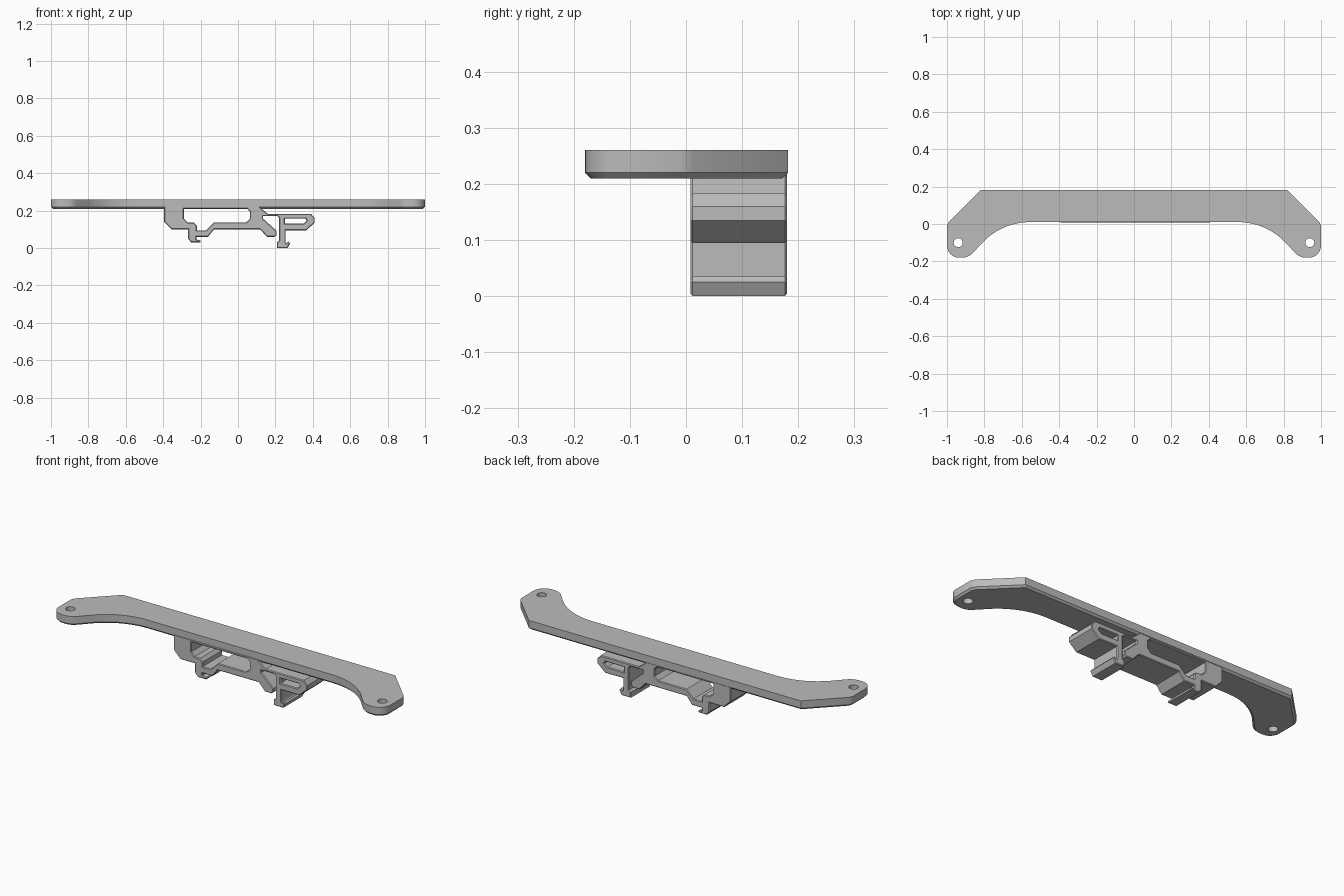
import bpy, bmesh, math
from mathutils import Matrix

cube = bpy.data.objects.get("Cube")
if cube:
    bpy.data.objects.remove(cube, do_unlink=True)

# Single grey plastic
GREY = (0.5, 0.5, 0.5, 1)
mat = bpy.data.materials.new("grey plastic")
mat.use_nodes = True
mat.diffuse_color = GREY
mat.node_tree.nodes["Principled BSDF"].inputs["Base Color"].default_value = GREY


def arc(cx, cy, r, start, end, n):
    steps = [math.radians(start + (end - start) * i / n) for i in range(n + 1)]
    return [(cx + r * math.cos(a), cy + r * math.sin(a)) for a in steps]


def activate(ob):
    bpy.ops.object.select_all(action='DESELECT')
    ob.select_set(True)
    bpy.context.view_layer.objects.active = ob


def mesh_object(name, bm):
    mesh = bpy.data.meshes.new(name)
    bmesh.ops.recalc_face_normals(bm, faces=bm.faces)
    bm.to_mesh(mesh)
    bm.free()
    mesh.materials.append(mat)
    ob = bpy.data.objects.new(name, mesh)
    bpy.context.collection.objects.link(ob)
    return ob


# Mounting bar: half outline, mirrored, with a chamfered lower rim
half = [(0.82, 0.182), (0.99, 0.012), (1.0, -0.01)]
half += arc(0.935, -0.115, 0.065, 0, -90, 8)
half += arc(0.92, -0.10, 0.08, -90, -135, 6)
half += arc(0.556, -0.34, 0.35, 45, 90, 14)
outline = half + [(-x, y) for x, y in reversed(half)]

bm = bmesh.new()
bottom = bm.faces.new([bm.verts.new((x, y, 0.22)) for x, y in outline])
bottom.normal_update()
if bottom.normal.z > 0:
    bottom.normal_flip()
top = bmesh.ops.extrude_face_region(bm, geom=[bottom], use_keep_orig=True)
for v in [g for g in top["geom"] if isinstance(g, bmesh.types.BMVert)]:
    v.co.z = 0.26
bmesh.ops.recalc_face_normals(bm, faces=bm.faces)
lower = min((f for f in bm.faces if len(f.verts) > 4),
            key=lambda f: f.calc_center_median().z)
bmesh.ops.inset_region(bm, faces=[lower], thickness=0.01, use_even_offset=True)
for v in lower.verts:
    v.co.z = 0.21
bar = mesh_object("mounting_bar", bm)

# Screw holes at both ends
bm = bmesh.new()
for side in (-1, 1):
    bmesh.ops.create_cone(bm, cap_ends=True, segments=32, radius1=0.024,
                          radius2=0.024, depth=0.3,
                          matrix=Matrix.Translation((side * 0.94, -0.10, 0.235)))
cutter = mesh_object("hole_cutter", bm)
cutter.hide_render = True
cut = bar.modifiers.new("screw_holes", 'BOOLEAN')
cut.operation = 'DIFFERENCE'
cut.solver = 'EXACT'
cut.object = cutter
activate(bar)
bpy.ops.object.modifier_apply(modifier=cut.name)
bpy.data.objects.remove(cutter, do_unlink=True)
bpy.ops.object.shade_smooth_by_angle(angle=math.radians(25))

# Rail clip: one profile with openings, extruded front to back
clip_outline = [
    (-.395, .225), (-.395, .14), (-.355, .10), (-.267, .10), (-.267, .05),
    (-.25, .03), (-.2, .03), (-.2, .04), (-.222, .046), (-.222, .06),
    (-.16, .06), (-.128, .10), (.118, .10), (.155, .06), (.195, .06),
    (.207, .07), (.207, .09), (.192, .105), (.134, .157), (.134, .17),
    (.21, .17), (.22, .16), (.22, .04), (.208, .03), (.208, 0),
    (.265, 0), (.278, .025), (.27, .035), (.258, .025), (.255, .03),
    (.255, .095), (.365, .095), (.41, .135), (.41, .16), (.39, .183),
    (.16, .183), (.12, .215), (.12, .225)]
body_opening = [
    (-.289, .21), (-.289, .157), (-.268, .136), (-.235, .136), (-.22, .12),
    (-.22, .095), (-.17, .095), (-.128, .137), (.043, .137), (.064, .157),
    (.064, .195), (.048, .21)]
lever_opening = [(.25, .157), (.25, .13), (.35, .13), (.367, .145), (.362, .157)]

curve = bpy.data.curves.new("rail_clip", 'CURVE')
curve.dimensions = '2D'
curve.fill_mode = 'BOTH'
curve.extrude = 0.082
curve.bevel_depth = 0.004
curve.bevel_resolution = 0
curve.offset = -0.004
for points in (clip_outline, body_opening, lever_opening):
    spline = curve.splines.new('POLY')
    spline.points.add(len(points) - 1)
    for p, (x, z) in zip(spline.points, points):
        p.co = (x, z, 0, 1)
    spline.use_cyclic_u = True
curve.materials.append(mat)
clip = bpy.data.objects.new("rail_clip", curve)
bpy.context.collection.objects.link(clip)
clip.rotation_euler.x = math.pi / 2
clip.location.y = 0.094
activate(clip)
bpy.ops.object.convert(target='MESH')
clip = bpy.context.object
for f in clip.data.polygons:
    f.use_smooth = False
